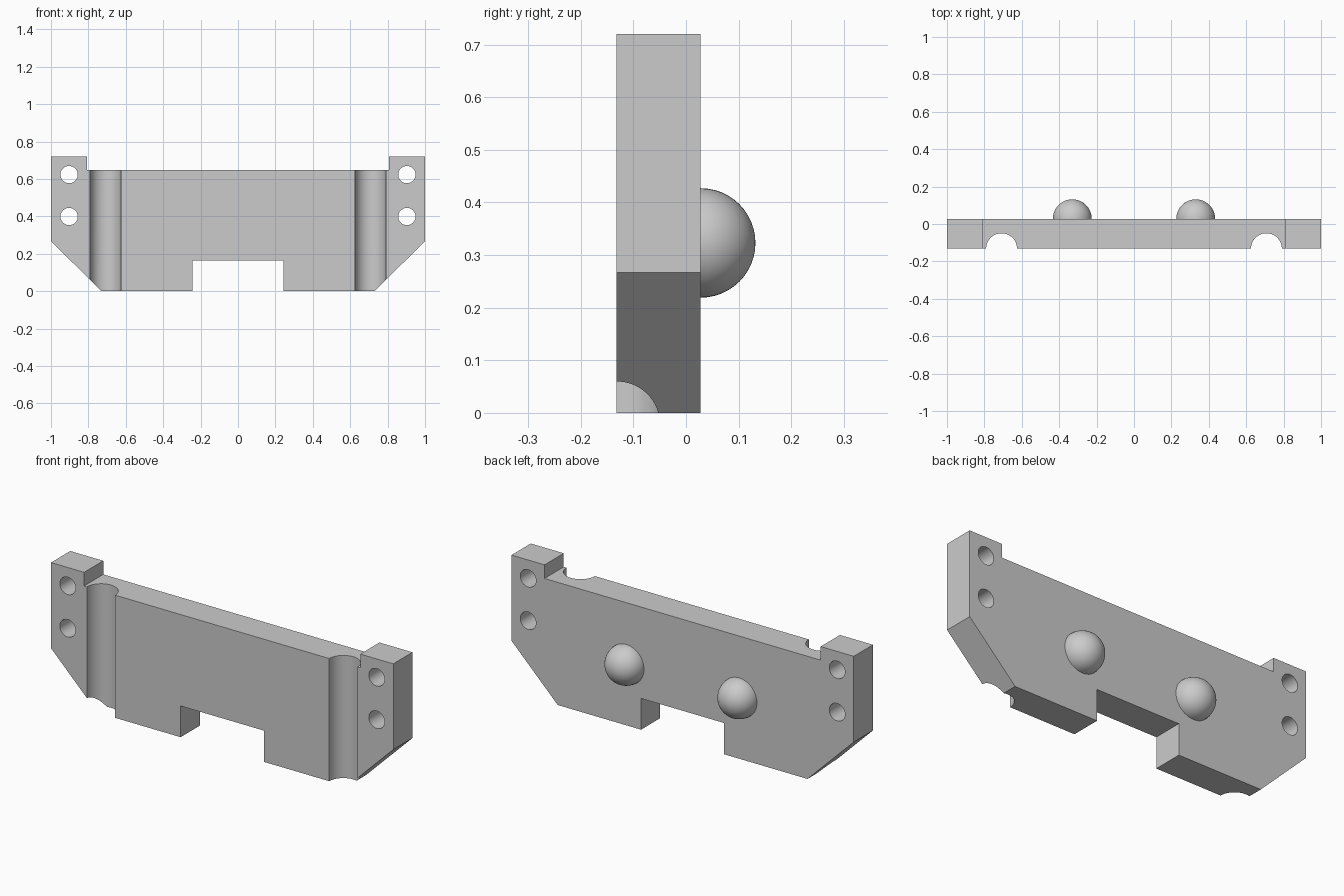
import bpy, bmesh, math
from mathutils import Matrix

default = bpy.data.objects.get("Cube")
if default:
    bpy.data.objects.remove(default, do_unlink=True)

FRONT, BACK = -0.132, 0.028

grey = bpy.data.materials.new("plain grey")
grey.use_nodes = True
grey.diffuse_color = (0.6, 0.6, 0.6, 1)
grey.node_tree.nodes["Principled BSDF"].inputs["Base Color"].default_value = (0.6, 0.6, 0.6, 1)


def make_object(name, bm):
    bmesh.ops.recalc_face_normals(bm, faces=bm.faces)
    mesh = bpy.data.meshes.new(name)
    bm.to_mesh(mesh)
    bm.free()
    mesh.materials.append(grey)
    obj = bpy.data.objects.new(name, mesh)
    bpy.context.collection.objects.link(obj)
    return obj


def select_only(obj):
    bpy.ops.object.select_all(action='DESELECT')
    obj.select_set(True)
    bpy.context.view_layer.objects.active = obj


def cylinder_cutter(name, radius, depth, matrix):
    bm = bmesh.new()
    bmesh.ops.create_cone(bm, cap_ends=True, segments=64, radius1=radius,
                          radius2=radius, depth=depth, matrix=matrix)
    cutter = make_object(name, bm)
    cutter.hide_render = True
    return cutter


# Plate: right half of the outline, mirrored, then extruded front to back
half = [(0.243, 0.165), (0.243, 0), (0.73, 0), (1, 0.267),
        (1, 0.72), (0.807, 0.72), (0.807, 0.648)]
outline = half + [(-x, z) for x, z in reversed(half)]
bm = bmesh.new()
face = bm.faces.new([bm.verts.new((x, FRONT, z)) for x, z in outline])
extruded = bmesh.ops.extrude_face_region(bm, geom=[face])
bmesh.ops.translate(bm, vec=(0, BACK - FRONT, 0),
                    verts=[v for v in extruded["geom"] if isinstance(v, bmesh.types.BMVert)])
plate = make_object("mounting_plate", bm)

# Cutters: a vertical round groove and two bolt holes on each side
cutters = []
turn = Matrix.Rotation(math.pi / 2, 4, 'X')
for side, x in (("left", 1), ("right", -1)):
    cutters.append(cylinder_cutter(side + "_groove_cutter", 0.0825, 2,
                                   Matrix.Translation((x * 0.708, FRONT, 0.3))))
    for level, z in (("upper", 0.623), ("lower", 0.399)):
        cutters.append(cylinder_cutter(f"{side}_{level}_hole_cutter", 0.046, 1,
                                       Matrix.Translation((x * 0.903, 0, z)) @ turn))

select_only(plate)
for cutter in cutters:
    mod = plate.modifiers.new(cutter.name, 'BOOLEAN')
    mod.operation = 'DIFFERENCE'
    mod.solver = 'EXACT'
    mod.object = cutter
    bpy.ops.object.modifier_apply(modifier=mod.name)
    bpy.data.objects.remove(cutter, do_unlink=True)
bpy.ops.object.shade_smooth_by_angle(angle=math.radians(30))

# Domes on the back face
for side, x in (("left", 1), ("right", -1)):
    bm = bmesh.new()
    bmesh.ops.create_uvsphere(bm, u_segments=48, v_segments=24, radius=0.104, matrix=turn)
    bmesh.ops.bisect_plane(bm, geom=bm.verts[:] + bm.edges[:] + bm.faces[:],
                           plane_co=(0, 0, 0), plane_no=(0, 1, 0), clear_inner=True)
    dome = make_object(side + "_back_dome", bm)
    dome.location = (x * 0.33, BACK, 0.323)
    select_only(dome)
    bpy.ops.object.shade_smooth_by_angle(angle=math.radians(30))
